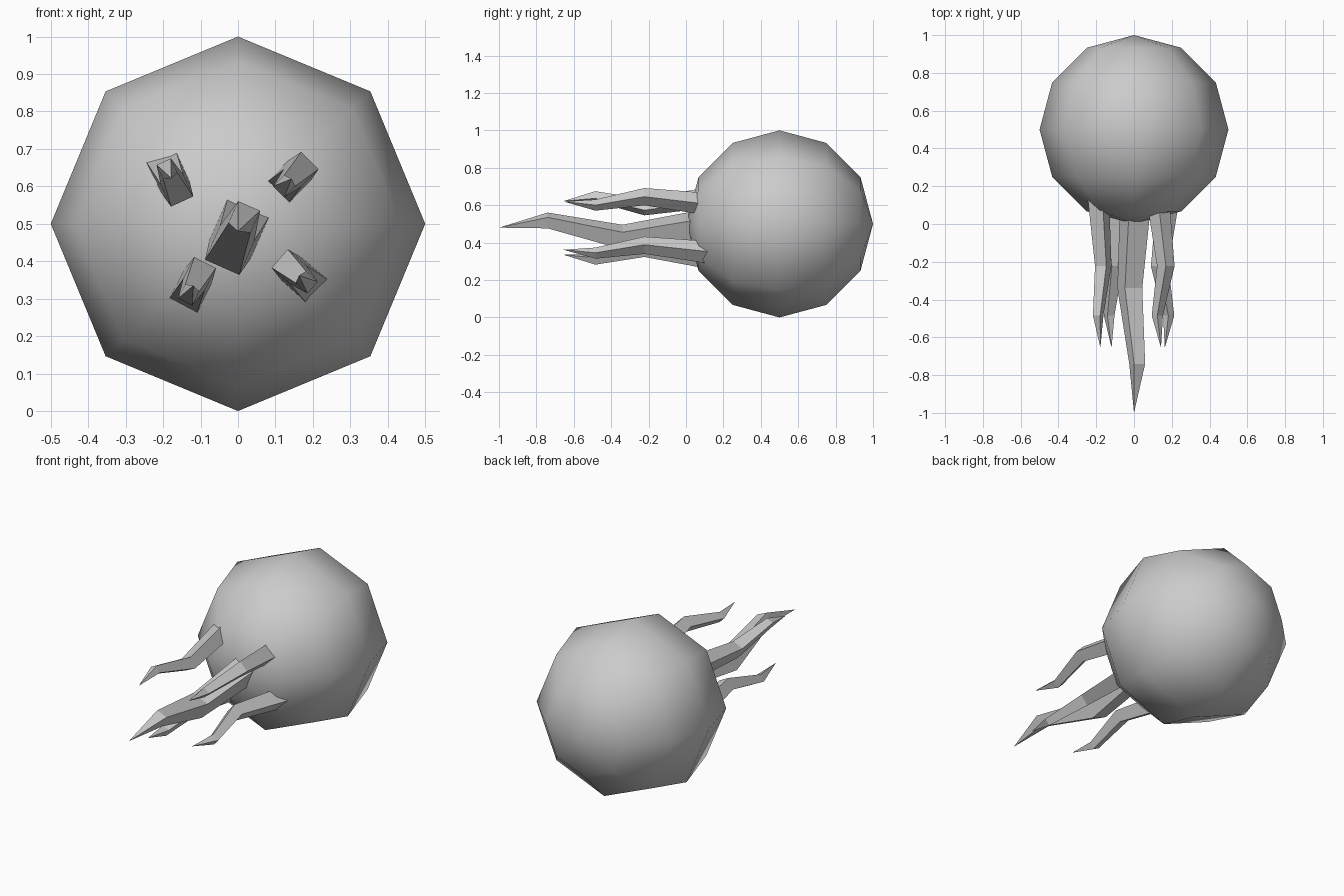
import bpy
import bmesh
from math import radians
from mathutils import Vector

cube = bpy.data.objects.get("Cube")
if cube:
    bpy.data.objects.remove(cube, do_unlink=True)

grey = bpy.data.materials.new("plain_grey")
grey.use_nodes = True
grey.diffuse_color = (0.6, 0.6, 0.6, 1)
grey.node_tree.nodes["Principled BSDF"].inputs["Base Color"].default_value = (0.6, 0.6, 0.6, 1)

# Round body: coarse sphere with its poles facing front and back
bpy.ops.mesh.primitive_uv_sphere_add(segments=8, ring_count=6, radius=0.5,
                                     location=(0, 0.5, 0.5), rotation=(radians(90), 0, 0))
body = bpy.context.object
body.name = "body"
body.data.materials.append(grey)
bpy.ops.object.shade_smooth()

# Tentacle stations: depth, sideways bend, half width (the tip follows at depth -1)
STATIONS = [(0.2, 0.035, 0.065), (-0.34, -0.055, 0.05), (-0.74, 0.042, 0.032)]


def tentacle(name, x, z, bend, size):
    """Square kinked spike pointing forward; bend is its (x, z) kink direction."""
    v = Vector((bend[0], 0, bend[1])).normalized()
    u = Vector((v.z, 0, -v.x))
    root = Vector((x, 0, z))
    bm = bmesh.new()
    rings = []
    for depth, offset, half in STATIONS:
        centre = root + size * (Vector((0, depth, 0)) + v * offset)
        rings.append([bm.verts.new(centre + size * half * (u * a + v * b))
                      for a, b in ((-1, -1), (1, -1), (1, 1), (-1, 1))])
    tip = bm.verts.new(root + Vector((0, -size, 0)))
    bm.faces.new(rings[0])
    for i in range(4):
        j = (i + 1) % 4
        for near, far in zip(rings, rings[1:]):
            bm.faces.new((near[i], near[j], far[j], far[i]))
        bm.faces.new((rings[-1][i], rings[-1][j], tip))
    bmesh.ops.recalc_face_normals(bm, faces=bm.faces)
    mesh = bpy.data.meshes.new(name)
    bm.to_mesh(mesh)
    bm.free()
    mesh.materials.append(grey)
    bpy.context.collection.objects.link(bpy.data.objects.new(name, mesh))


# One long central tentacle and four shorter ones around it
tentacle("centre_tentacle", 0, 0.48, (0.4, 0.91), 1)
tentacle("upper_right_tentacle", -0.178, 0.622, (-0.42, 0.91), 0.655)
tentacle("upper_left_tentacle", 0.143, 0.62, (-0.7, -0.7), 0.655)
tentacle("lower_right_tentacle", -0.119, 0.335, (-0.45, -0.89), 0.655)
tentacle("lower_left_tentacle", 0.163, 0.362, (0.75, -0.66), 0.655)
